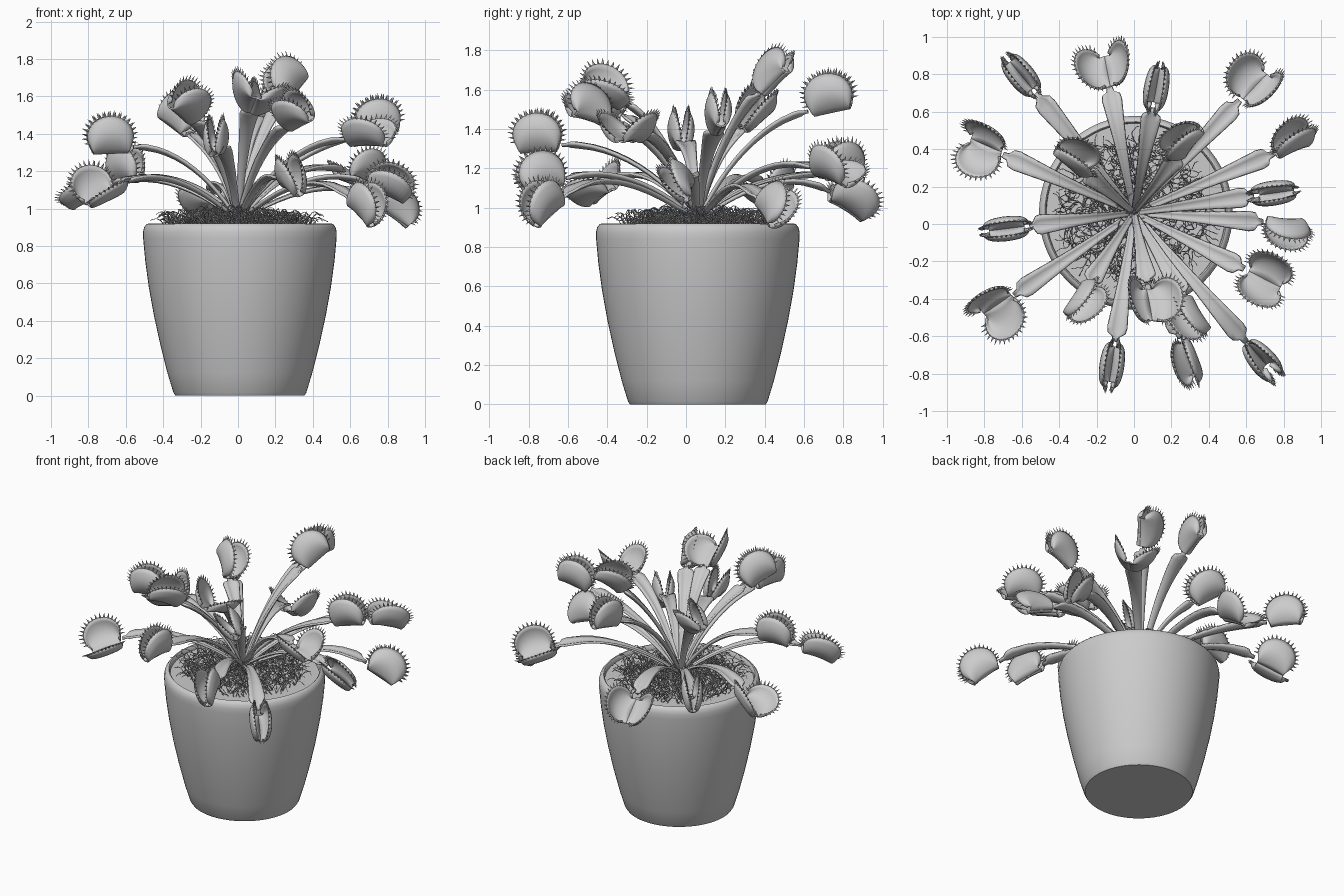
import bpy, bmesh, math, random
from mathutils import Vector

if "Cube" in bpy.data.objects:
    bpy.data.objects.remove(bpy.data.objects["Cube"])

random.seed(4)
CX, CY = 0.01, 0.06
BASE = Vector((0.0, 0.06, 0.93))
Z = Vector((0, 0, 1))


def make(name, verts, faces, thick=0.0, smooth=True):
    me = bpy.data.meshes.new(name)
    me.from_pydata([tuple(v) for v in verts], [], faces)
    bm = bmesh.new()
    bm.from_mesh(me)
    bmesh.ops.recalc_face_normals(bm, faces=bm.faces)
    bm.to_mesh(me)
    bm.free()
    ob = bpy.data.objects.new(name, me)
    bpy.context.collection.objects.link(ob)
    if smooth:
        me.polygons.foreach_set("use_smooth", [True] * len(me.polygons))
    if thick:
        m = ob.modifiers.new("thickness", 'SOLIDIFY')
        m.thickness = thick
        m.offset = 0
    return ob


def grid_faces(rows, cols, start=0):
    return [(start + i * cols + j, start + i * cols + j + 1,
             start + (i + 1) * cols + j + 1, start + (i + 1) * cols + j)
            for i in range(rows - 1) for j in range(cols - 1)]


def lathe(name, profile, n=64):
    verts = [(CX + r * math.cos(2 * math.pi * k / n), CY + r * math.sin(2 * math.pi * k / n), z)
             for r, z in profile for k in range(n)]
    faces = [(i * n + k, i * n + (k + 1) % n, (i + 1) * n + (k + 1) % n, (i + 1) * n + k)
             for i in range(len(profile) - 1) for k in range(n)]
    faces.append(tuple(reversed(range(n))))
    faces.append(tuple((len(profile) - 1) * n + k for k in range(n)))
    ob = make(name, verts, faces)
    bpy.context.view_layer.objects.active = ob
    ob.select_set(True)
    bpy.ops.object.shade_smooth_by_angle(angle=math.radians(40))
    ob.select_set(False)


# pot with rounded rim, closed by the soil surface
lathe("pot", [(0.345, 0), (0.355, 0.015), (0.387, 0.12), (0.425, 0.27), (0.46, 0.43),
              (0.487, 0.58), (0.506, 0.72), (0.517, 0.84), (0.518, 0.875), (0.512, 0.9),
              (0.499, 0.917), (0.487, 0.92), (0.48, 0.912), (0.478, 0.89)])

# moss: tangle of thin wandering strands, mounded toward the middle
cu = bpy.data.curves.new("moss", 'CURVE')
cu.dimensions = '3D'
cu.bevel_depth = 0.0022
cu.bevel_resolution = 0
for _ in range(700):
    r, a = 0.38 * random.random() ** 0.6, random.uniform(0, 2 * math.pi)
    p = Vector((BASE.x + r * math.cos(a), BASE.y + r * math.sin(a), 0.89))
    head = random.uniform(0, 2 * math.pi)
    top = 0.92 + 0.09 * random.random() * (1.2 - 1.5 * r)
    sp = cu.splines.new('POLY')
    sp.points.add(6)
    for i, pt in enumerate(sp.points):
        pt.co = (p.x, p.y, p.z, 1)
        head += random.uniform(-0.9, 0.9)
        p = p + Vector((0.018 * math.cos(head), 0.018 * math.sin(head), 0))
        p.z = 0.89 + (top - 0.88) * math.sin((i + 1) / 6 * 2.2) + random.uniform(-0.008, 0.008)
moss = bpy.data.objects.new("moss", cu)
bpy.context.collection.objects.link(moss)
bpy.context.view_layer.objects.active = moss
moss.select_set(True)
bpy.ops.object.convert(target='MESH')
moss.select_set(False)


# leaf stalk: arching strip, narrow at the base, broad near its end, pinched at the trap
def leaf(idx, end, radial, tangent):
    R = Vector((end.x - BASE.x, end.y - BASE.y)).length
    rise = end.z - BASE.z
    p1 = BASE + radial * 0.25 * R + Z * (0.42 * rise + 0.07)
    p2 = end - tangent * 0.38 * R
    side = radial.cross(Z)
    stops = [(0, 0.014), (0.3, 0.02), (0.6, 0.032), (0.9, 0.052), (0.94, 0.046), (0.965, 0.018), (1, 0.014)]
    ts = [0, .08, .16, .24, .32, .4, .48, .56, .64, .72, .8, .9, .94, .965, 1]
    verts = []
    for t in ts:
        q = 1 - t
        c = BASE * q**3 + p1 * 3 * q * q * t + p2 * 3 * q * t * t + end * t**3
        d = ((p1 - BASE) * q * q + (p2 - p1) * 2 * q * t + (end - p2) * t * t).normalized()
        up = side.cross(d)
        for (t0, w0), (t1, w1) in zip(stops, stops[1:]):
            if t0 <= t <= t1:
                w = w0 + (w1 - w0) * (t - t0) / (t1 - t0)
        for k in (-1, -0.5, 0, 0.5, 1):
            verts.append(c + side * w * k + up * w * (0.4 * abs(k) - 0.2))
    make(f"leaf_{idx:02d}", verts, grid_faces(len(ts), 5), thick=0.014)


# trap: two mirrored bulging lobes along a hinge, with spikes round each rim
def trap(idx, end, radial, tangent, opening, roll):
    side0 = radial.cross(Z)
    up0 = side0.cross(tangent)
    ro = math.radians(roll)
    up = up0 * math.cos(ro) + side0 * math.sin(ro)
    side = side0 * math.cos(ro) - up0 * math.sin(ro)
    org = end - up * 0.03 - tangent * 0.015
    al = math.radians(opening)
    rows, cols = 9, 25
    verts, faces, tv, tf = [], [], [], []
    for sgn in (-1, 1):
        vdir = up * math.cos(al) + side * sgn * math.sin(al)
        ndir = side * sgn * math.cos(al) - up * math.sin(al)

        def rim(f):
            th = math.radians(218 - 256 * f)
            return 0.138 + 0.122 * math.cos(th), 0.094 + 0.106 * math.sin(th)

        def point(s, f):
            u, v = rim(f)
            u = u * s + (0.042 + 0.19 * f) * (1 - s)
            bulge = 0.045 * math.sin(math.pi * min(1, s * 0.97)) ** 0.8 * math.sin(math.pi * (0.08 + 0.84 * f)) ** 0.5
            return org + tangent * u + vdir * v * s + ndir * bulge

        start = len(verts)
        for i in range(rows):
            for j in range(cols):
                verts.append(point(i / (rows - 1), j / (cols - 1)))
        faces += grid_faces(rows, cols, start)
        n = 19
        for k in range(n):
            f = 0.07 + 0.86 * k / (n - 1)
            a, b = point(1, f - 0.016), point(1, f + 0.016)
            u, v = rim(f)
            out = (tangent * (u - 0.138) + vdir * (v - 0.07)).normalized()
            c = point(1, f)
            tip = c + (out - ndir * 0.2) * random.uniform(0.026, 0.036)
            m = len(tv)
            tv += [a - out * 0.004, b - out * 0.004, c + ndir * 0.007, c - ndir * 0.006, tip]
            tf += [(m, m + 2, m + 4), (m + 2, m + 1, m + 4), (m + 1, m + 3, m + 4),
                   (m + 3, m, m + 4), (m, m + 3, m + 1, m + 2)]
    make(f"trap_{idx:02d}", verts, faces, thick=0.009)
    make(f"trap_spikes_{idx:02d}", tv, tf, smooth=False)


# stalk end x, y, z, trap pitch, half opening, roll (degrees)
PLANTS = [
    (-0.525, 0.70, 1.17, 0, 11, 0), (-0.13, 0.73, 1.08, -32, 45, -8),
    (0.10, 0.62, 1.49, 12, 9, 0), (0.565, 0.66, 1.20, -15, 42, -18),
    (0.745, 0.375, 1.04, -32, 12, -35), (0.24, 0.37, 1.58, 38, 12, -35),
    (0.64, 0.15, 1.39, 14, 9, 0), (0.69, 0.01, 1.14, -22, 9, 40),
    (0.59, -0.24, 1.37, 0, 43, 0), (0.27, -0.39, 1.44, 15, 13, 35),
    (0.60, -0.63, 1.05, -35, 12, 0), (0.25, -0.61, 1.15, -15, 11, 15),
    (0.07, -0.31, 1.53, 25, 45, -20), (-0.10, -0.63, 1.32, -3, 9, 0),
    (-0.24, -0.32, 1.47, 25, 14, -30), (-0.64, -0.38, 1.13, -22, 46, -20),
    (-0.56, -0.01, 1.33, -2, 9, 0), (-0.70, 0.37, 1.12, -22, 46, -20),
    (-0.26, 0.28, 1.40, 30, 16, 30),
]
for i, (x, y, z, pitch, opening, roll) in enumerate(PLANTS, 1):
    end = Vector((x, y, z))
    radial = Vector((x - BASE.x, y - BASE.y, 0)).normalized()
    p = math.radians(pitch)
    tangent = radial * math.cos(p) + Z * math.sin(p)
    leaf(i, end, radial, tangent)
    trap(i, end, radial, tangent, opening, roll)
